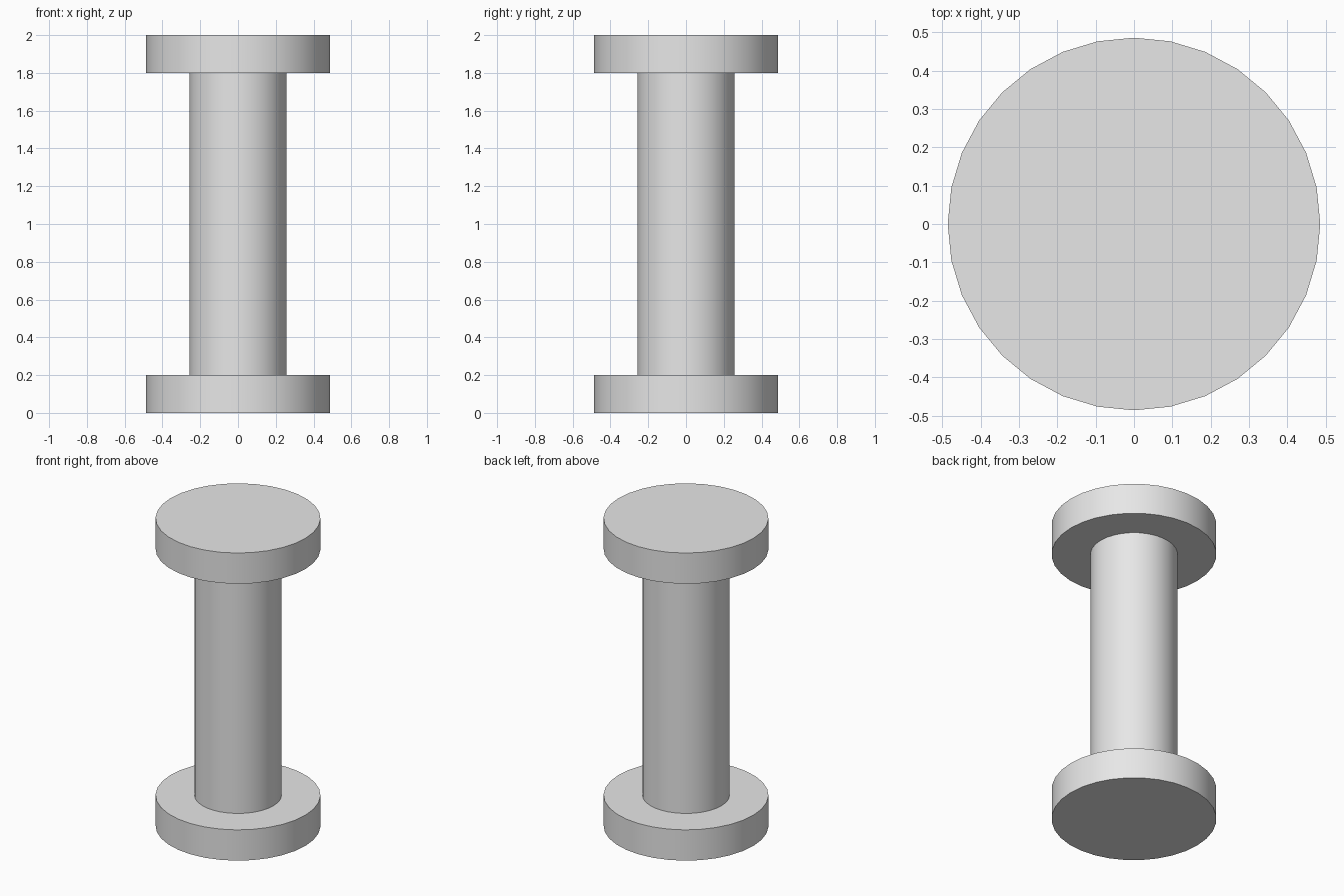
import bpy
import math

cube = bpy.data.objects.get("Cube")
if cube:
    bpy.data.objects.remove(cube, do_unlink=True)

HEIGHT = 2.0
FLANGE_RADIUS = 0.486
FLANGE_HEIGHT = 0.2
SHAFT_RADIUS = 0.257
SIDES = 32

# Single plain grey
grey = bpy.data.materials.new("light_grey")
grey.use_nodes = True
colour = (0.8, 0.8, 0.8, 1.0)
grey.diffuse_color = colour
grey.node_tree.nodes["Principled BSDF"].inputs["Base Color"].default_value = colour


def add_disc(name, radius, bottom, top):
    """Upright cylinder between two heights, smooth sides and sharp rims."""
    bpy.ops.mesh.primitive_cylinder_add(
        vertices=SIDES, radius=radius, depth=top - bottom,
        location=(0, 0, (bottom + top) / 2))
    part = bpy.context.object
    part.name = name
    part.data.materials.append(grey)
    bpy.ops.object.shade_smooth_by_angle(angle=math.radians(30))
    return part


# Two flanges joined by the shaft
add_disc("bottom_flange", FLANGE_RADIUS, 0, FLANGE_HEIGHT)
add_disc("shaft", SHAFT_RADIUS, FLANGE_HEIGHT, HEIGHT - FLANGE_HEIGHT)
add_disc("top_flange", FLANGE_RADIUS, HEIGHT - FLANGE_HEIGHT, HEIGHT)
